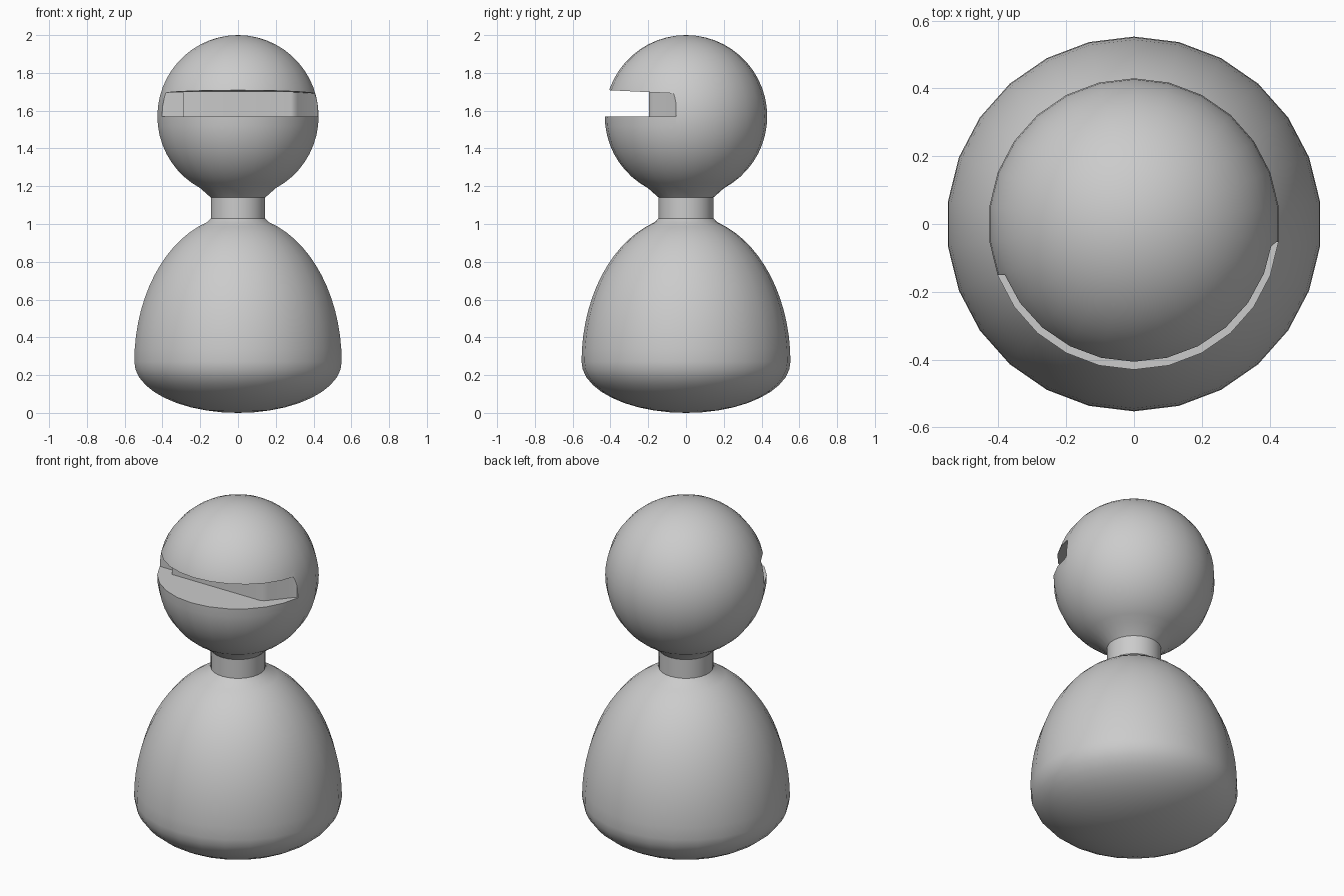
import bpy, bmesh, math

if "Cube" in bpy.data.objects:
    bpy.data.objects.remove(bpy.data.objects["Cube"])

SIDES = 26


def finish(bm, name):
    bmesh.ops.remove_doubles(bm, verts=bm.verts, dist=1e-5)
    bmesh.ops.recalc_face_normals(bm, faces=bm.faces)
    me = bpy.data.meshes.new(name)
    bm.to_mesh(me)
    bm.free()
    ob = bpy.data.objects.new(name, me)
    bpy.context.collection.objects.link(ob)
    return ob


def lathe(name, profile):
    """Spin a (radius, z) profile around z, with a vertex on the +y axis."""
    bm = bmesh.new()
    verts = [bm.verts.new((0, r, z)) for r, z in profile]
    edges = [bm.edges.new(p) for p in zip(verts, verts[1:])]
    bmesh.ops.spin(bm, geom=verts + edges, cent=(0, 0, 0), axis=(0, 0, 1),
                   angle=2 * math.pi, steps=SIDES, use_duplicate=False)
    return finish(bm, name)


def arc(rx, rz, cz, a0, a1, n):
    angles = [math.radians(a0 + (a1 - a0) * i / n) for i in range(n + 1)]
    return [(0.0 if abs(math.cos(a)) < 1e-6 else rx * math.cos(a),
             cz + rz * math.sin(a)) for a in angles]


def smooth(ob):
    bpy.ops.object.select_all(action='DESELECT')
    ob.select_set(True)
    bpy.context.view_layer.objects.active = ob
    bpy.ops.object.shade_smooth_by_angle(angle=math.radians(30))


# Domed body with a shallow rounded underside
body = lathe("body", arc(0.553, 0.27, 0.27, -90, 0, 10)
             + arc(0.553, 0.775, 0.27, 0, 72.5, 14)[1:] + [(0.145, 1.03), (0, 1.03)])

# Short neck
neck = lathe("neck", [(0, 1.025), (0.145, 1.025), (0.145, 1.145), (0, 1.145)])

# Ball head flaring into the neck
head = lathe("head", [(0, 1.14), (0.145, 1.14)]
             + arc(0.43, 0.43, 1.57, -62, 90, 22))

# Visor slot cut into the front of the head
outline = [(-0.6, -0.6), (0.6, -0.6), (0.6, -0.05), (0.42, -0.053), (0.40, -0.07),
           (0.315, -0.172), (0.30, -0.188), (0.28, -0.196),
           (-0.29, -0.196), (-0.29, -0.15), (-0.6, -0.15)]
bm = bmesh.new()
low = [bm.verts.new((x, y, 1.57)) for x, y in outline]
high = [bm.verts.new((x, y, 1.688 - 0.05 * y)) for x, y in outline]
bm.faces.new(low)
bm.faces.new(high)
for i in range(len(low)):
    j = (i + 1) % len(low)
    bm.faces.new((low[i], low[j], high[j], high[i]))
cutter = finish(bm, "visor_slot_cutter")
cutter.hide_render = True

cut = head.modifiers.new("visor_slot", 'BOOLEAN')
cut.operation = 'DIFFERENCE'
cut.solver = 'EXACT'
cut.object = cutter
bpy.context.view_layer.objects.active = head
bpy.ops.object.modifier_apply(modifier=cut.name)
bpy.data.objects.remove(cutter)

for part in (body, neck, head):
    smooth(part)
